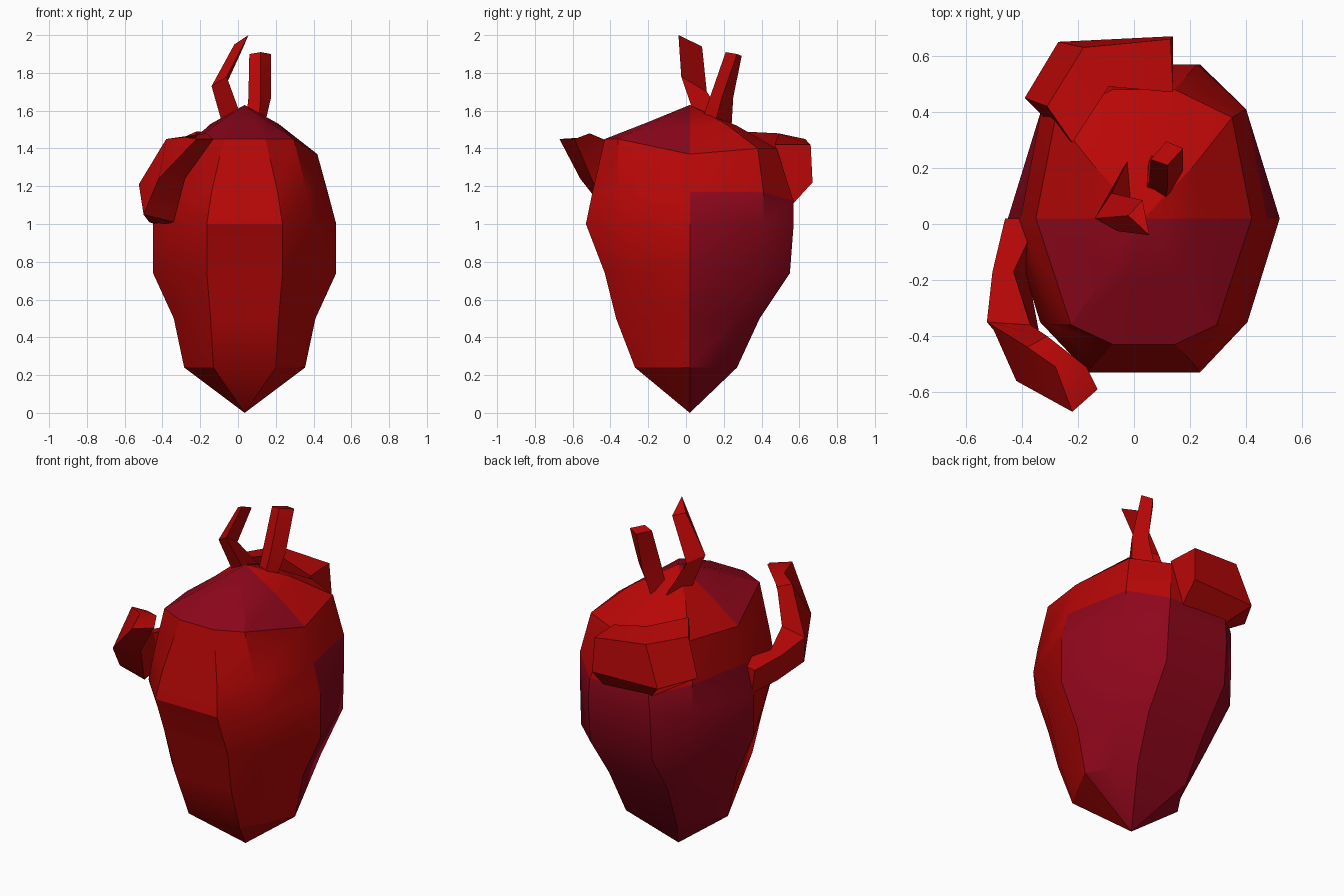
import bpy, bmesh, math


def material(name, rgb):
    m = bpy.data.materials.new(name)
    m.diffuse_color = (*rgb, 1)
    return m


RED = material("red", (0.48, 0.002, 0.002))
DARK = material("dark_red", (0.27, 0.002, 0.011))


def loft(name, rings, tips=(None, None), dark=None):
    """Join point rings into a skin, ending in a point or a flat cap."""
    bm = bmesh.new()
    vs = [[bm.verts.new(p) for p in r] for r in rings]
    n = len(vs[0])
    for a, b in zip(vs, vs[1:]):
        for i in range(n):
            j = (i + 1) % n
            bm.faces.new((a[i], a[j], b[j], b[i]))
    for ring, tip in ((vs[0], tips[0]), (vs[-1], tips[1])):
        if tip:
            t = bm.verts.new(tip)
            for i in range(n):
                bm.faces.new((ring[i], ring[(i + 1) % n], t))
        else:
            bm.faces.new(ring)
    bmesh.ops.recalc_face_normals(bm, faces=bm.faces)
    if dark:
        for f in bm.faces:
            f.material_index = int(dark(f.calc_center_median()))
    me = bpy.data.meshes.new(name)
    bm.to_mesh(me)
    bm.free()
    me.materials.append(RED)
    me.materials.append(DARK)
    ob = bpy.data.objects.new(name, me)
    bpy.context.collection.objects.link(ob)
    bpy.ops.object.select_all(action='DESELECT')
    ob.select_set(True)
    bpy.context.view_layer.objects.active = ob
    bpy.ops.object.shade_smooth_by_angle(angle=math.radians(30))
    return ob


# Body: ten-sided rings, mirrored about x = CX
# Right half from front to back: (half width, y, z)
CX, CY = 0.035, 0.02
halves = [
    [(.165, -.27, .24), (.24, -.14, .24), (.32, CY, .24), (.24, .14, .24), (.165, .27, .24)],
    [(.18, -.37, .50), (.29, -.25, .50), (.375, CY, .50), (.31, .27, .50), (.19, .39, .50)],
    [(.20, -.43, .74), (.34, -.27, .74), (.485, CY, .74), (.365, .40, .74), (.20, .55, .74)],
    [(.20, -.53, 1.0), (.37, -.35, 1.0), (.485, CY, 1.0), (.365, .41, 1.0), (.20, .57, 1.0)],
    [(.175, -.495, 1.17), (.33, -.36, 1.17), (.44, CY, 1.17), (.365, .41, 1.17), (.19, .57, 1.12)],
    [(.11, -.43, 1.45), (.26, -.36, 1.45), (.385, CY, 1.37), (.315, .38, 1.40), (.11, .48, 1.40)],
    [(.06, -.20, 1.54), (.13, -.17, 1.54), (.20, CY, 1.51), (.18, .21, 1.53), (.06, .27, 1.52)],
]
rings = [[(CX + w, y, z) for w, y, z in h] + [(CX - w, y, z) for w, y, z in reversed(h)]
         for h in halves]
loft("heart_body", rings, ((CX, CY, 0), (CX, CY, 1.63)),
     lambda c: (c.y > CY and c.z < 1.17) or (c.y < CY and c.z > 1.40))

# Side vessel curling forward and up from the left flank
loft("side_vessel", [
    [(-.46, .02, 1.14), (-.34, .02, 1.16), (-.34, .02, 1.00), (-.44, .02, 1.00)],
    [(-.505, -.17, 1.17), (-.43, -.17, 1.18), (-.38, -.17, 1.00), (-.47, -.17, 1.01)],
    [(-.525, -.35, 1.21), (-.37, -.36, 1.23), (-.34, -.38, 1.01), (-.50, -.38, 1.05)],
    [(-.38, -.44, 1.45), (-.31, -.40, 1.43), (-.28, -.50, 1.24), (-.42, -.56, 1.24)],
    [(-.28, -.51, 1.46), (-.17, -.51, 1.48), (-.13, -.59, 1.45), (-.22, -.67, 1.45)],
])

# Back vessel wrapping the upper rear shoulder
loft("back_vessel", [
    [(.14, .56, 1.10), (.14, .67, 1.22), (.13, .66, 1.42), (.14, .47, 1.42)],
    [(-.16, .55, 1.11), (-.27, .65, 1.22), (-.18, .63, 1.45), (-.09, .49, 1.48)],
    [(-.29, .35, 1.20), (-.39, .45, 1.24), (-.31, .42, 1.45), (-.22, .29, 1.49)],
])

# Two thin vessels on top
loft("left_top_vessel", [
    [(-.08, .08, 1.52), (.02, .05, 1.56), (-.01, .25, 1.50)],
    [(-.14, .02, 1.73), (-.06, -.025, 1.78), (-.08, .11, 1.70)],
    [(-.02, .03, 1.95), (.055, -.04, 2.0), (.03, .085, 1.94)],
])
loft("right_top_vessel", [
    [(.04, .12, 1.52), (.11, .08, 1.54), (.14, .15, 1.52), (.05, .24, 1.50)],
    [(.055, .15, 1.67), (.12, .13, 1.68), (.175, .19, 1.67), (.11, .25, 1.67)],
    [(.06, .23, 1.90), (.12, .21, 1.91), (.175, .27, 1.90), (.115, .295, 1.89)],
])
